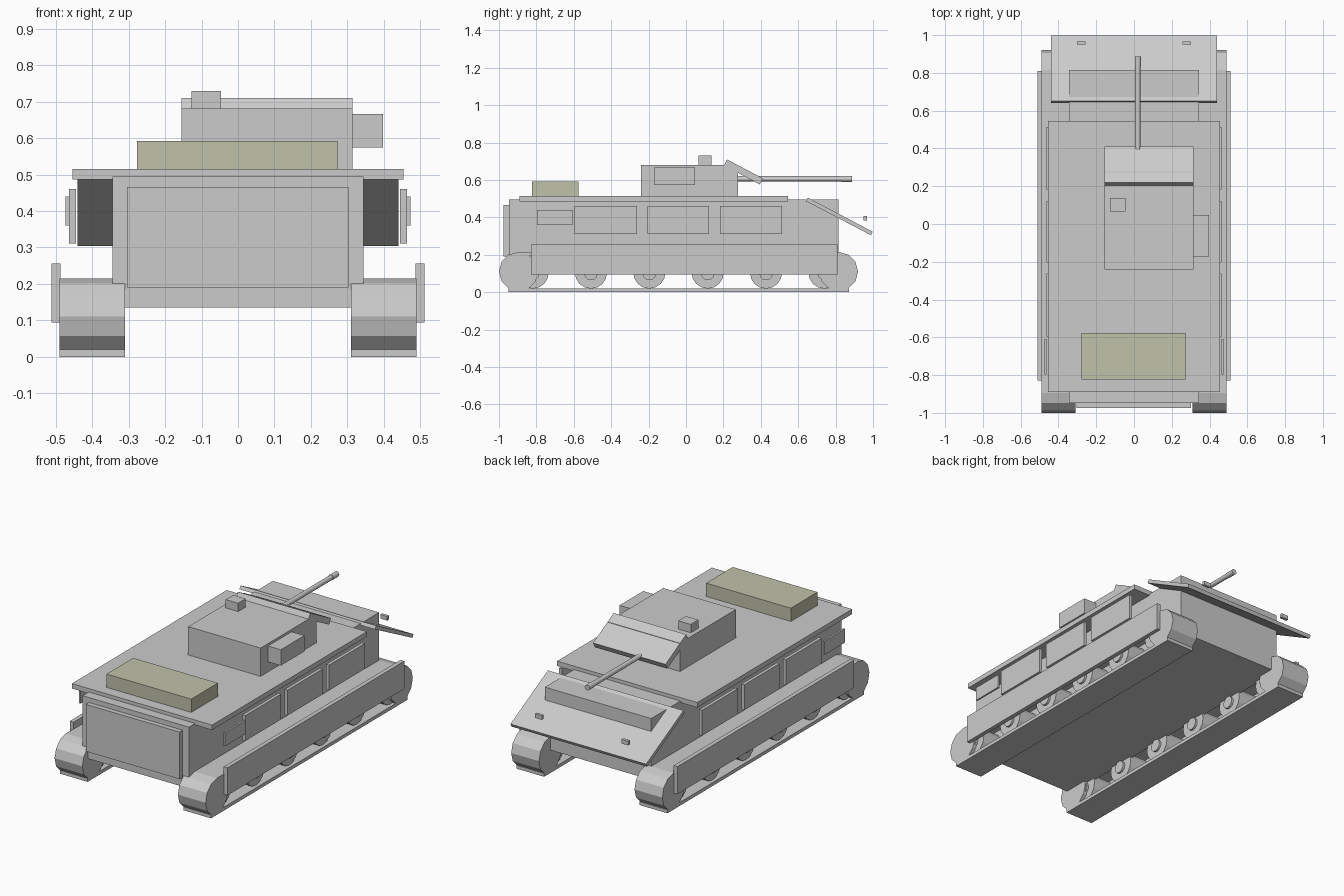
import bpy
from math import radians, pi

if "Cube" in bpy.data.objects:
    bpy.data.objects.remove(bpy.data.objects["Cube"])

olive = bpy.data.materials.new("olive_canvas")
olive.diffuse_color = (0.53, 0.54, 0.40, 1)
olive.use_nodes = True
olive.node_tree.nodes["Principled BSDF"].inputs["Base Color"].default_value = olive.diffuse_color


def box(name, x, y, z):
    """Axis-aligned box from three (min, max) ranges."""
    bpy.ops.mesh.primitive_cube_add(
        size=1, location=[(r[0] + r[1]) / 2 for r in (x, y, z)])
    ob = bpy.context.object
    ob.name = name
    ob.scale = [r[1] - r[0] for r in (x, y, z)]
    return ob


def plate(name, x, y, z, length, thickness, tilt):
    """Sloped armour plate, tilted nose-down about x."""
    ob = box(name, x, (y - length / 2, y + length / 2),
             (z - thickness / 2, z + thickness / 2))
    ob.rotation_euler.x = radians(-tilt)
    return ob


def cylinder(name, loc, radius, depth, sides, axis):
    rot = (0, pi / 2, 0) if axis == "x" else (pi / 2, 0, 0)
    bpy.ops.mesh.primitive_cylinder_add(
        vertices=sides, radius=radius, depth=depth, location=loc, rotation=rot)
    ob = bpy.context.object
    ob.name = name
    return ob


def xr(side, a, b):
    return tuple(sorted((side * a, side * b)))


# Hull, rear door and roof deck
box("hull", (-0.345, 0.345), (-0.947, 0.815), (0.135, 0.495))
box("rear_plate", (-0.305, 0.303), (-0.975, -0.945), (0.19, 0.466))
box("deck", (-0.455, 0.455), (-0.89, 0.545), (0.486, 0.515))

# Sloped front plate
plate("glacis", (-0.44, 0.44), 0.82, 0.405, 0.392, 0.021, 27.7)

# Turret with sloped mantlet, side box and periscope
box("turret", (-0.155, 0.315), (-0.24, 0.278), (0.51, 0.681))
plate("mantlet", (-0.155, 0.315), 0.307, 0.643, 0.217, 0.036, 28)
box("turret_side_box", (0.315, 0.398), (-0.172, 0.047), (0.574, 0.667))
box("periscope", (-0.127, -0.046), (0.067, 0.137), (0.68, 0.73))

# Gun
cylinder("gun_barrel", (0.02, 0.58, 0.606), 0.014, 0.61, 12, "y")
cylinder("gun_muzzle", (0.02, 0.86, 0.606), 0.016, 0.055, 12, "y")

# Stowage on the rear deck
stowage = box("stowage", (-0.277, 0.273), (-0.823, -0.576), (0.515, 0.593))
stowage.data.materials.append(olive)

for s, tag in ((1, "right"), (-1, "left")):
    # Track belt with rounded ends
    tx = xr(s, 0.31, 0.49)
    box(f"track_bottom_{tag}", tx, (-0.95, 0.872), (0, 0.02))
    box(f"track_top_{tag}", tx, (-0.895, 0.815), (0.195, 0.215))
    for end, y in (("rear", -0.895), ("front", 0.815)):
        cylinder(f"track_{end}_{tag}", (s * 0.40, y, 0.11), 0.105, 0.18, 12, "x")

    # Road wheels and hubs
    for i in range(6):
        y = -0.82 + 0.312 * i
        cylinder(f"wheel_{tag}_{i}", (s * 0.40, y, 0.105), 0.086, 0.14, 16, "x")
        cylinder(f"hub_{tag}_{i}", (s * 0.40, y, 0.1), 0.036, 0.165, 12, "x")

    # Side skirt and hull side panels
    box(f"skirt_{tag}", xr(s, 0.487, 0.512), (-0.828, 0.81), (0.094, 0.256))
    for i, (y0, y1) in enumerate(((-0.595, -0.262), (-0.205, 0.122), (0.182, 0.513))):
        box(f"side_panel_{tag}_{i}", xr(s, 0.445, 0.464), (y0, y1), (0.311, 0.46))
    box(f"tool_box_{tag}", xr(s, 0.463, 0.474), (-0.797, -0.608), (0.36, 0.44))

    # Headlight
    box(f"headlight_{tag}", xr(s, 0.258, 0.303) if s > 0 else (-0.303, -0.258),
        (0.95, 0.967), (0.384, 0.408))
